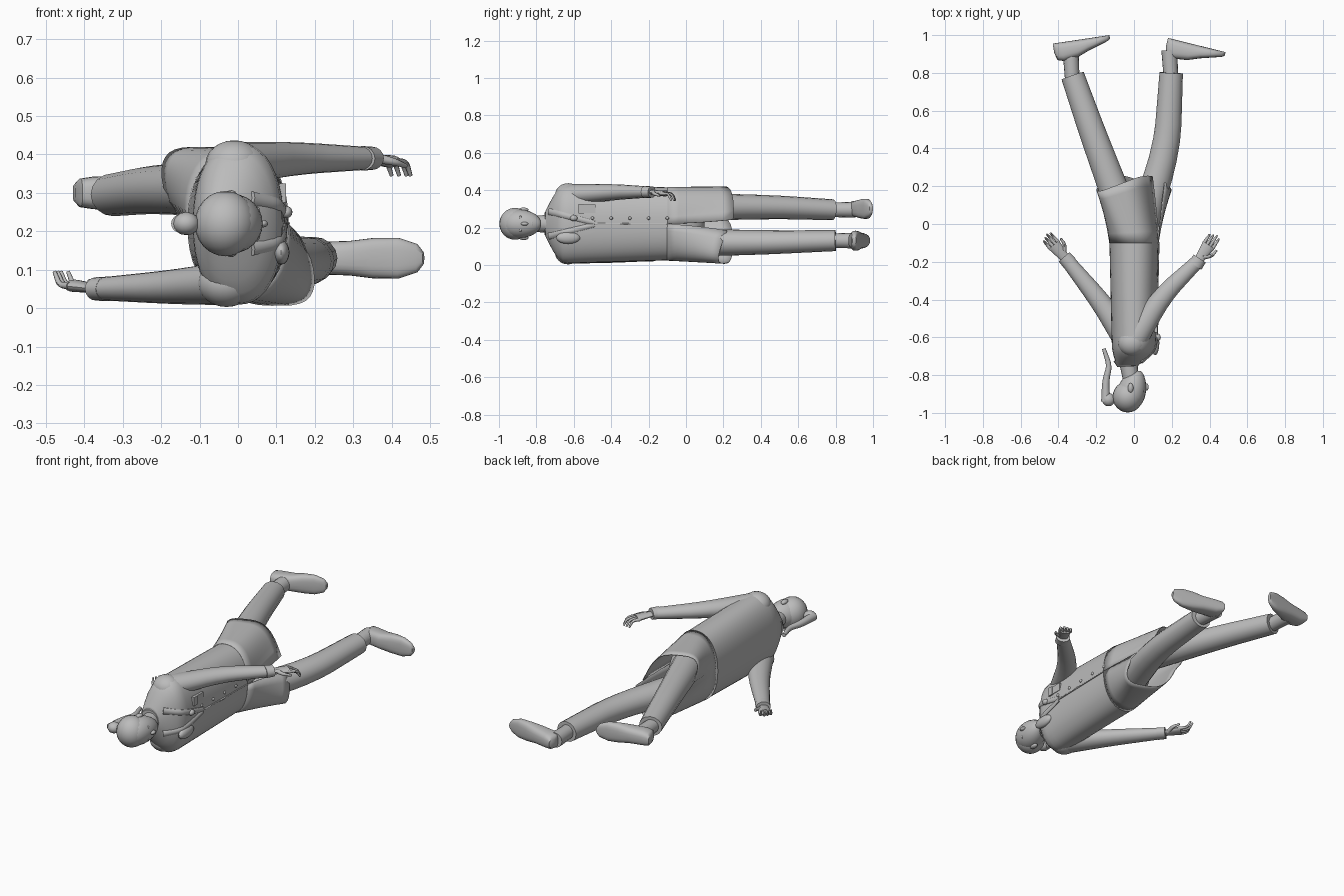
import bpy, bmesh, math
from mathutils import Vector

cube = bpy.data.objects.get("Cube")
if cube:
    bpy.data.objects.remove(cube)

material = bpy.data.materials.new("plain grey")
material.use_nodes = True
grey = (0.5, 0.5, 0.5, 1)
material.diffuse_color = grey
material.node_tree.nodes["Principled BSDF"].inputs["Base Color"].default_value = grey

UP = Vector((0, 0, 1))
FORWARD = Vector((1, 0, 0))
MIDDLE = 0.22
SIDES = (("left", 1), ("right", -1))


def finish(name, bm, angle=45):
    bmesh.ops.recalc_face_normals(bm, faces=bm.faces)
    mesh = bpy.data.meshes.new(name)
    bm.to_mesh(mesh)
    bm.free()
    mesh.materials.append(material)
    part = bpy.data.objects.new(name, mesh)
    bpy.context.collection.objects.link(part)
    bpy.ops.object.select_all(action='DESELECT')
    part.select_set(True)
    bpy.context.view_layer.objects.active = part
    bpy.ops.object.shade_smooth_by_angle(angle=math.radians(angle))
    return part


def power(value, exponent):
    """Power that keeps the sign."""
    return math.copysign(abs(value) ** exponent, value)


def ring(centre, u, v, count=24, exponent=1):
    """Closed superellipse around centre, spanned by u and v."""
    angles = [math.tau * i / count for i in range(count)]
    return [centre + u * power(math.cos(a), exponent) + v * power(math.sin(a), exponent)
            for a in angles]


def loft(name, rings, closed=True):
    bm = bmesh.new()
    rows = [[bm.verts.new(point) for point in points] for points in rings]
    for lower, upper in zip(rows, rows[1:]):
        for i in range(len(lower) if closed else len(lower) - 1):
            j = (i + 1) % len(lower)
            bm.faces.new((lower[i], lower[j], upper[j], upper[i]))
    if closed:
        bm.faces.new(rows[0])
        bm.faces.new(rows[-1])
    return finish(name, bm)


def tube(name, points, start, end, flat=1, count=16):
    """Tapered limb along a path whose corners are rounded off."""
    path = [Vector(p) for p in points]
    for _ in range(2):
        cut = [path[0]]
        for a, b in zip(path, path[1:]):
            cut += [a.lerp(b, 0.2), a.lerp(b, 0.8)]
        path = cut + [path[-1]]
    total = sum((b - a).length for a, b in zip(path, path[1:]))
    rings, travelled = [], 0
    for i, here in enumerate(path):
        before, after = path[max(i - 1, 0)], path[min(i + 1, len(path) - 1)]
        travelled += (here - before).length
        along = (after - before).normalized()
        side = along.cross(UP).normalized()
        radius = start + (end - start) * travelled / total
        rings.append(ring(here, side * radius, side.cross(along) * radius * flat, count))
    return loft(name, rings)


def ball(name, place, size, segments=16):
    bm = bmesh.new()
    bmesh.ops.create_uvsphere(bm, u_segments=segments, v_segments=segments // 2, radius=1)
    bmesh.ops.scale(bm, vec=size, verts=bm.verts)
    bmesh.ops.translate(bm, vec=place, verts=bm.verts)
    return finish(name, bm)


def box(name, place, size):
    bm = bmesh.new()
    bmesh.ops.create_cube(bm, size=1)
    bmesh.ops.scale(bm, vec=size, verts=bm.verts)
    bmesh.ops.translate(bm, vec=place, verts=bm.verts)
    return finish(name, bm)


# Coat body: sloping shoulders running into a straight trunk
NECK_Y, WAIST_Y = -0.75, -0.1


def trunk(y):
    """Centre, depth and half width of the coat at y."""
    t = (y - NECK_Y) / (WAIST_Y - NECK_Y)
    slope = min(1, t / 0.17)
    shoulder = math.sin(slope * math.pi / 2)
    return (0.035 * (shoulder - 1), 0.055 + 0.06 * shoulder + 0.015 * t,
            0.07 + 0.145 * shoulder - 0.02 * t)


def chest(y, z, lift=0):
    """Point on the front of the coat."""
    centre, depth, width = trunk(y)
    rest = max(0, 1 - abs((z - MIDDLE) / width) ** 2.2)
    return Vector((centre + depth * rest ** 0.45 + lift, y, z))


rings = []
for i in range(17):
    y = NECK_Y + (WAIST_Y - NECK_Y) * (i / 16) ** 2
    centre, depth, width = trunk(y)
    rings.append(ring(Vector((centre, y, MIDDLE)), FORWARD * depth, UP * width, 40, 0.9))
loft("coat_body", rings)

# Coat skirt: split at the front, each half swung along with its leg
rings = []
for step in range(7):
    t = step / 6
    square = 0.9 - 0.3 * t
    row = []
    for i in range(41):
        a = 0.04 * t + (math.tau - 0.08 * t) * i / 40
        swing = power(math.sin(a), 0.35)
        x = 0.13 * power(math.cos(a), square) - 0.1 * t * swing
        y = WAIST_Y + t * (0.34 + 0.38 * x * swing)
        z = MIDDLE - 0.007 * t + (0.195 + 0.01 * t) * power(math.sin(a), square)
        row.append(Vector((x, y, z)))
    rings.append(row)
skirt = loft("coat_skirt", rings, closed=False)
cloth = skirt.modifiers.new("cloth", 'SOLIDIFY')
cloth.thickness = 0.004
cloth.offset = 0

# Trousers and ankles
ball("trouser_hips", (0, -0.05, MIDDLE), (0.1, 0.15, 0.17), 24)
LEGS = {"left": [(-0.02, -0.05, 0.31), (-0.215, 0.47, 0.31), (-0.325, 0.785, 0.295)],
        "right": [(0.03, -0.05, 0.12), (0.175, 0.4, 0.12), (0.197, 0.8, 0.13)]}
for side, points in LEGS.items():
    tube(side + "_trouser_leg", points, 0.085, 0.062, 0.9)
    cuff = Vector(points[-1])
    tube(side + "_ankle", [cuff - Vector((0, 0.05, 0)), cuff + Vector((-0.01, 0.12, 0))],
         0.038, 0.042)

# Shoes: share of length, height and width from heel to toe
SHOE = [(0, 0.5, 0.4), (0.04, 0.9, 0.7), (0.15, 1, 0.8), (0.4, 0.9, 0.85),
        (0.6, 0.65, 1), (0.8, 0.45, 1), (0.95, 0.3, 0.7), (1, 0.2, 0.3)]
SOLES = {"left": [(-0.43, 0.955, 0.3), (-0.13, 1, 0.3)],
         "right": [(0.18, 0.985, 0.13), (0.485, 0.91, 0.13)]}
for side, (heel, toe) in SOLES.items():
    heel, toe = Vector(heel), Vector(toe)
    instep = (toe - heel).cross(UP).normalized()
    rings = []
    for along, height, width in SHOE:
        half = instep * height * 0.05
        rings.append(ring(heel.lerp(toe, along) + half, half, UP * width * 0.053, 24, 0.7))
    loft(side + "_shoe", rings)


# Sleeves, cuffs and hands
def arm(side, shoulder, elbow, wrist, hand_way, curl):
    shoulder, elbow, wrist = Vector(shoulder), Vector(elbow), Vector(wrist)
    along = Vector(hand_way).normalized()
    across = along.cross(UP)

    def spot(reach, spread, lift):
        return wrist + along * reach + across * spread + UP * lift * curl

    ball(side + "_shoulder", shoulder, (0.075, 0.07, 0.062), 24)
    tube(side + "_sleeve", [shoulder, elbow, wrist], 0.07, 0.036, 0.82)
    tube(side + "_cuff", [spot(-0.03, 0, 0), spot(0.015, 0, 0)], 0.04, 0.038, 0.8)
    tube(side + "_palm", [spot(0, 0, 0), spot(0.1, 0, 0.008)], 0.024, 0.036, 0.45)
    for i, finger in enumerate(("little", "ring", "middle", "index")):
        spread = (i - 1.5) * 0.018
        tip = 0.165 - 0.008 * abs(i - 2)
        tube(f"{side}_{finger}_finger",
             [spot(0.09, spread, 0.008), spot(tip - 0.02, spread, 0.01),
              spot(tip, spread, 0.045)], 0.01, 0.005, count=8)
    tube(side + "_thumb", [spot(0.03, 0.01, 0), spot(0.06, 0.045, 0.01),
                           spot(0.1, 0.05, 0.02)], 0.013, 0.006, count=8)


arm("left", (-0.01, -0.63, 0.375), (0.15, -0.38, 0.39), (0.34, -0.195, 0.39), (0.6, 0.9, 0), -1)
arm("right", (-0.03, -0.63, 0.065), (-0.17, -0.42, 0.055), (-0.36, -0.185, 0.05),
    (-0.65, 0.75, 0), 1)

# Neck, head and hair
tube("neck", [(-0.035, -0.7, MIDDLE), (-0.015, -0.83, MIDDLE)], 0.05, 0.042)
tube("collar", [(-0.035, -0.72, MIDDLE), (-0.033, -0.755, MIDDLE)], 0.075, 0.055, 1.1)
rings = []
for i in range(1, 16):
    t = i / 16
    radius = 0.09 * math.sin(math.pi * t) ** 0.9 * (1 - 0.3 * t)
    centre = Vector((0.05 * t * t - 0.025, -0.88 - 0.105 * math.cos(math.pi * t), MIDDLE))
    rings.append(ring(centre, FORWARD * radius, UP * radius))
loft("head", rings)
ball("face", (0.003, -0.875, MIDDLE), (0.055, 0.09, 0.062), 24)
ball("hair_cap", (-0.033, -0.915, MIDDLE), (0.08, 0.083, 0.085), 24)
ball("hair_knot", (-0.135, -0.93, MIDDLE), (0.035, 0.035, 0.03))
tube("ponytail", [(-0.15, -0.94, MIDDLE), (-0.15, -0.83, MIDDLE), (-0.13, -0.75, MIDDLE),
                  (-0.16, -0.66, MIDDLE)], 0.024, 0.01)

# Face
ball("nose", (0.064, -0.863, MIDDLE), (0.014, 0.02, 0.01))
ball("lips", (0.052, -0.825, MIDDLE), (0.008, 0.007, 0.02))
for side, sign in SIDES:
    ball(side + "_eye", (0.05, -0.885, MIDDLE + sign * 0.03), (0.008, 0.007, 0.014))
    ball(side + "_ear", (-0.018, -0.868, MIDDLE + sign * 0.075), (0.015, 0.026, 0.012))

# Lapels meeting at the top button
for side, sign in SIDES:
    path = [chest(-0.73 + 0.06 * i, MIDDLE + sign * (0.065 - 0.015 * i)) for i in range(5)]
    tube(side + "_lapel", path, 0.012, 0.008, 1.6, 10)

# Front edge and buttons
front = [-0.5 + 0.1 * i for i in range(5)]
tube("coat_front_edge", [chest(y, MIDDLE) for y in front], 0.005, 0.005, count=8)
for i, y in enumerate(front):
    ball(f"button_{i + 1}", chest(y, 0.25), (0.007, 0.009, 0.009), 10)

# Pockets, chest pouch and neck ornament
box("chest_pocket", chest(-0.53, 0.3), (0.014, 0.09, 0.045))
box("chest_pocket_flap", chest(-0.56, 0.3, 0.004), (0.016, 0.03, 0.05))
ball("chest_pouch", chest(-0.63, 0.145), (0.022, 0.065, 0.032))
ball("neck_ornament", chest(-0.6, 0.25, 0.008), (0.016, 0.02, 0.016))
